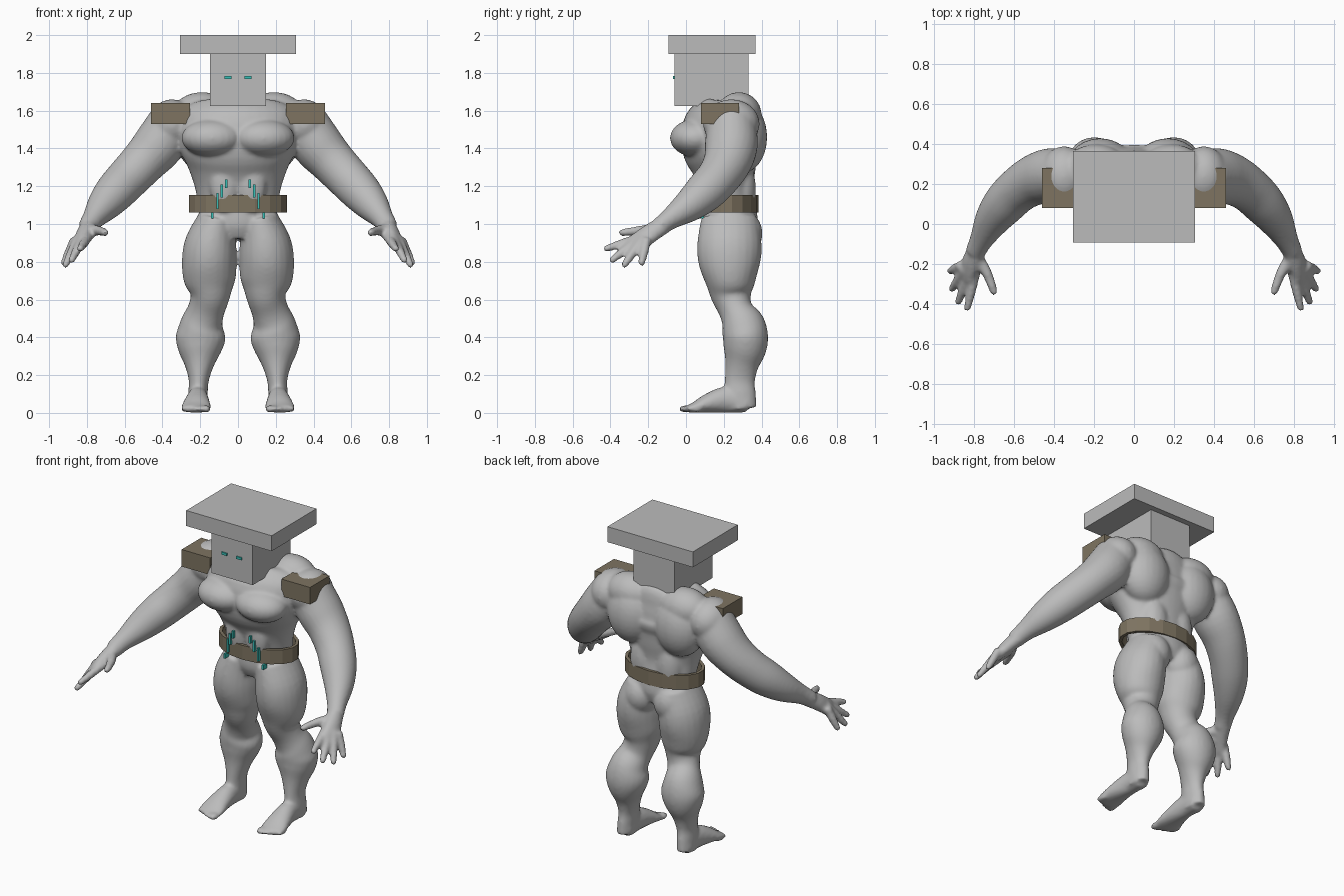
import bpy, bmesh, math
from mathutils import Vector, Matrix

if "Cube" in bpy.data.objects:
    bpy.data.objects.remove(bpy.data.objects["Cube"])


def material(name, rgb):
    m = bpy.data.materials.new(name)
    m.diffuse_color = (*rgb, 1)
    m.use_nodes = True
    m.node_tree.nodes["Principled BSDF"].inputs["Base Color"].default_value = m.diffuse_color
    return m


GREY = material("stone grey", (0.5, 0.5, 0.5))
BROWN = material("leather brown", (0.21, 0.175, 0.12))
TEAL = material("bright teal", (0.04, 0.52, 0.47))


def finish(bm, name, mat):
    bmesh.ops.recalc_face_normals(bm, faces=bm.faces[:])
    me = bpy.data.meshes.new(name)
    bm.to_mesh(me)
    bm.free()
    me.materials.append(mat)
    ob = bpy.data.objects.new(name, me)
    bpy.context.collection.objects.link(ob)
    return ob


def box(name, mat, x, y, z):
    bm = bmesh.new()
    size = Vector((x[1] - x[0], y[1] - y[0], z[1] - z[0]))
    mid = Vector((x[0] + x[1], y[0] + y[1], z[0] + z[1])) / 2
    bmesh.ops.create_cube(bm, size=1, matrix=Matrix.Translation(mid) @ Matrix.Diagonal((*size, 1)))
    return finish(bm, name, mat)


def ball(bm, c, r, s=1):
    mtx = Matrix.Translation((c[0] * s, c[1], c[2])) @ Matrix.Diagonal((*r, 1))
    bmesh.ops.create_uvsphere(bm, u_segments=24, v_segments=16, radius=1, matrix=mtx)


def spline(a, b, c, d, t):
    return 0.5 * (2 * b + (c - a) * t + (2 * a - 5 * b + 4 * c - d) * t * t + (3 * b - a - 3 * c + d) * t ** 3)


def tube(bm, pts, s=1, ref=(0, 1, 0), n=24, steps=4):
    """Elliptical tube through (x, y, z, width radius, depth radius) points."""
    p = [Vector(q) for q in pts]
    p = [p[0]] + p + [p[-1]]
    path = [spline(*p[i:i + 4], k / steps) for i in range(len(p) - 3) for k in range(steps)] + [p[-1]]
    rings = []
    for i, q in enumerate(path):
        t = (path[min(i + 1, len(path) - 1)] - path[max(i - 1, 0)])
        t = Vector(t[:3]).normalized()
        u = t.cross(Vector(ref)).normalized()
        v = u.cross(t)
        ring = []
        for k in range(n):
            a = math.tau * k / n
            w = Vector(q[:3]) + u * q[3] * math.cos(a) + v * q[4] * math.sin(a)
            ring.append(bm.verts.new((w.x * s, w.y, w.z)))
        rings.append(ring)
    for a, b in zip(rings, rings[1:]):
        for k in range(n):
            bm.faces.new((a[k], a[(k + 1) % n], b[(k + 1) % n], b[k]))
    bm.faces.new(rings[0])
    bm.faces.new(rings[-1])


# Muscular body: overlapping volumes fused into one skin
body = bmesh.new()
torso = [(0.93, .14, .12, .36), (1.0, .19, .09, .38), (1.1, .21, .09, .37), (1.2, .23, .07, .36),
         (1.3, .265, .03, .375), (1.4, .31, -.02, .39), (1.5, .33, -.02, .40),
         (1.58, .32, .04, .39), (1.64, .22, .10, .37), (1.67, .1, .14, .33)]
tube(body, [(0, (f + b) / 2, z, w, (b - f) / 2) for z, w, f, b in torso], n=40)
tube(body, [(0, .2, 1.58, .12, .12), (0, .16, 1.75, .1, .11)])

leg = [(.11, .23, 1.03, .10, .15), (.143, .23, .9, .137, .17), (.152, .23, .8, .145, .165),
       (.15, .235, .7, .137, .135), (.148, .24, .62, .105, .108), (.17, .265, .54, .098, .09),
       (.192, .30, .47, .113, .115), (.198, .315, .4, .132, .12), (.203, .31, .33, .115, .112),
       (.205, .295, .25, .077, .088), (.208, .285, .17, .053, .08), (.212, .285, .1, .052, .085),
       (.215, .295, .02, .05, .08)]
arm = [(.35, .24, 1.53, .13, .13), (.42, .24, 1.42, .135, .14), (.5, .22, 1.33, .122, .128),
       (.58, .17, 1.245, .115, .115), (.65, .10, 1.17, .108, .108), (.71, .02, 1.10, .09, .088),
       (.765, -.08, 1.03, .06, .058), (.795, -.14, .985, .052, .048)]
foot = [(.213, .33, .05, .05, .05), (.213, .22, .07, .055, .07), (.218, .12, .052, .07, .052),
        (.222, .05, .03, .08, .03), (.222, .01, .02, .075, .02)]
muscles = [((.135, .05, 1.455), (.165, .135, .10)),   # chest
           ((.17, .30, 1.46), (.16, .13, .19)),       # upper back
           ((.19, .28, 1.58), (.16, .12, .118)),      # neck muscle
           ((.35, .24, 1.53), (.125, .15, .13)),      # shoulder
           ((.09, .29, 1.18), (.09, .08, .18)),       # lower back
           ((.07, .10, 1.22), (.08, .055, .16)),      # abdomen
           ((.105, .30, .95), (.105, .105, .12))]     # buttock
# fingers: knuckle, tip
fingers = [((.80, -.27, .92), (.835, -.42, .87)), ((.835, -.275, .90), (.88, -.39, .81)),
           ((.865, -.255, .885), (.912, -.325, .785)), ((.88, -.215, .885), (.92, -.235, .795))]
for s in (1, -1):
    tube(body, leg, s)
    tube(body, arm, s)
    tube(body, foot, s, ref=(0, 0, 1))
    for c, r in muscles:
        ball(body, c, r, s)
    # palm
    tube(body, [(.785, -.12, .995, .05, .045), (.815, -.19, .95, .055, .04),
                (.84, -.25, .905, .06, .028), (.85, -.275, .885, .05, .02)], s, ref=(.85, -.2, .5))
    for a, b in fingers:
        a, b = Vector(a), Vector(b)
        k = a - (b - a) * 0.4
        tube(body, [(*k, .026, .026), (*a, .025, .025), (*a.lerp(b, .5), .024, .024), (*b, .019, .019)],
             s, ref=(1, 0, .3), n=12)
        ball(body, b, (.019,) * 3, s)
    # thumb
    tube(body, [(.79, -.17, .97, .035, .035), (.74, -.24, .965, .027, .027),
                (.705, -.33, .955, .021, .021), (.697, -.355, .95, .015, .015)], s, ref=(0, 0, 1), n=12)
    # toes
    for i in range(5):
        ball(body, (.166 + .029 * i, -.002 + .007 * i * i / 2, .021),
             (.021 if i == 0 else .016, .036, .021 if i == 0 else .018), s)

ob = finish(body, "body", GREY)
rm = ob.modifiers.new("fuse", 'REMESH')
rm.mode = 'VOXEL'
rm.voxel_size = 0.0105
rm.use_smooth_shade = True
sm = ob.modifiers.new("soften", 'SMOOTH')
sm.factor = 0.5
sm.iterations = 7

# Block head with flat hat
box("head", GREY, (-.147, .147), (-.06, .33), (1.625, 1.9))
box("flat_hat", GREY, (-.306, .306), (-.093, .367), (1.9, 2.0))

# Faceted belt ring
bm = bmesh.new()
bmesh.ops.create_cone(bm, cap_ends=False, segments=18, radius1=1, radius2=1, depth=1,
                      matrix=Matrix.Translation((0, .215, 1.108)) @ Matrix.Diagonal((.263, .168, .092, 1)))
belt = finish(bm, "belt", BROWN)
sol = belt.modifiers.new("thickness", 'SOLIDIFY')
sol.thickness = 0.02
sol.offset = -1

# Paired parts: shoulder pads, eyes, glowing marks
marks = [(.137, 1.03, 1.06, .055), (.109, 1.08, 1.165, .045), (.086, 1.14, 1.21, .035), (.062, 1.19, 1.235, .03)]
for s, side in ((1, "left"), (-1, "right")):
    def span(a, b):
        return tuple(sorted((a * s, b * s)))
    box(side + "_shoulder_pad", BROWN, span(.255, .46), (.08, .28), (1.53, 1.64))
    box(side + "_eye", TEAL, span(.034, .072), (-.068, -.059), (1.768, 1.784))
    for i, (x, z0, z1, y) in enumerate(marks):
        box(f"{side}_belly_mark_{i + 1}", TEAL, span(x - .006, x + .006), (y, y + .04), (z0, z1))
